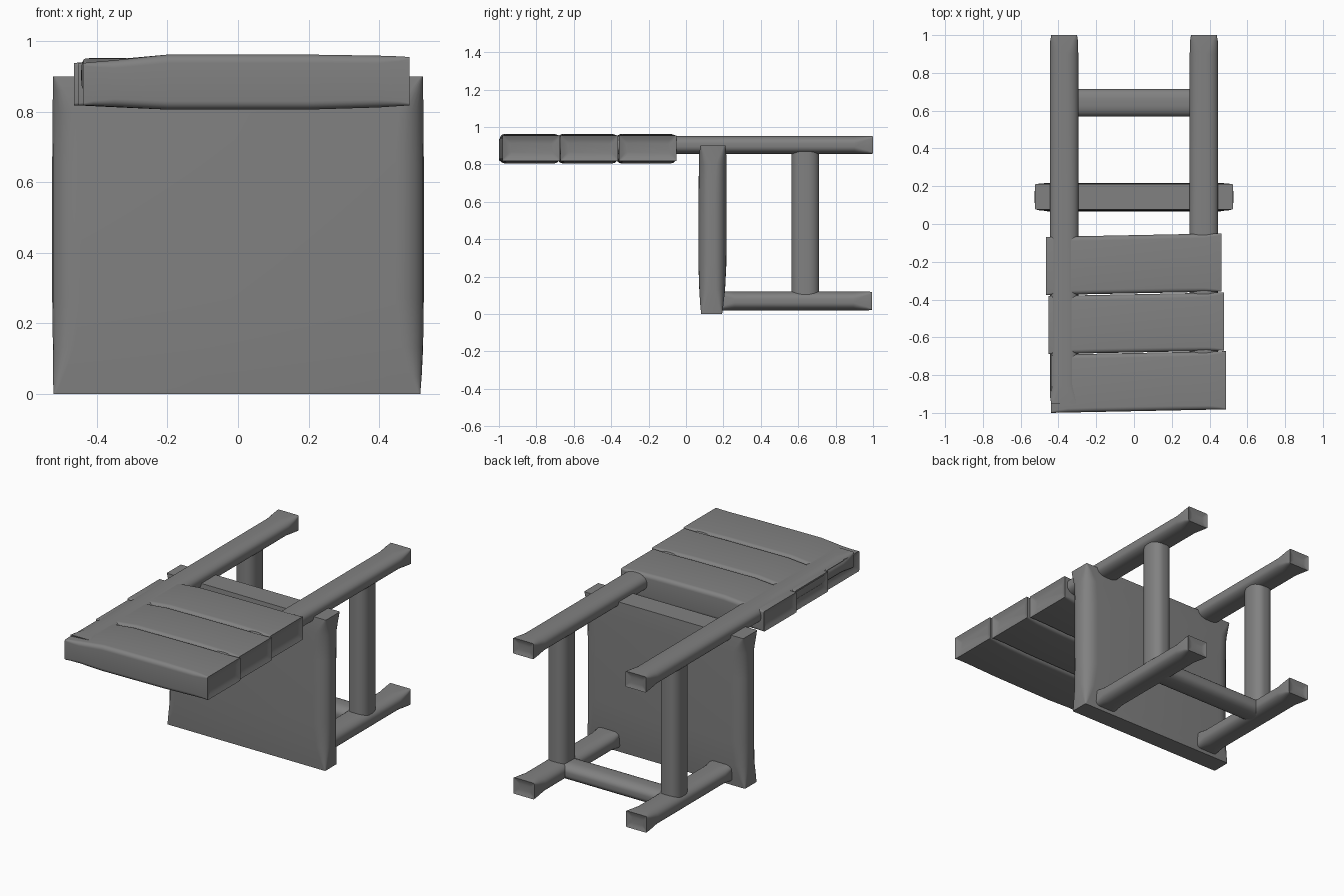
import bpy, bmesh, math

if "Cube" in bpy.data.objects:
    bpy.data.objects.remove(bpy.data.objects["Cube"])

# Darker grey shared by all parts
grey = bpy.data.materials.new("dark_grey")
grey.diffuse_color = (0.22, 0.22, 0.22, 1)
grey.use_nodes = True
grey.node_tree.nodes["Principled BSDF"].inputs["Base Color"].default_value = grey.diffuse_color


def section(cu, cv, hu, hv, ru, rv, steps=6):
    """Rounded rectangle with elliptical corners."""
    pts = []
    for q, (su, sv) in enumerate([(1, 1), (-1, 1), (-1, -1), (1, -1)]):
        for i in range(steps + 1):
            a = math.pi / 2 * (q + i / steps)
            pts.append((cu + su * (hu - ru) + ru * math.cos(a),
                        cv + sv * (hv - rv) + rv * math.sin(a)))
    return pts


def loft(name, axis, stations):
    """Skin stations (t, cu, cv, hu, hv, ru, rv) along an axis."""
    place = {'x': lambda t, u, v: (t, u, v),
             'y': lambda t, u, v: (u, t, v),
             'z': lambda t, u, v: (u, v, t)}[axis]
    bm = bmesh.new()
    rings = [[bm.verts.new(place(s[0], u, v)) for u, v in section(*s[1:])]
             for s in stations]
    n = len(rings[0])
    for a, b in zip(rings, rings[1:]):
        for i in range(n):
            j = (i + 1) % n
            bm.faces.new((a[i], a[j], b[j], b[i]))
    bm.faces.new(rings[0][::-1])
    bm.faces.new(rings[-1])
    bmesh.ops.recalc_face_normals(bm, faces=bm.faces)
    me = bpy.data.meshes.new(name)
    bm.to_mesh(me)
    bm.free()
    me.materials.append(grey)
    ob = bpy.data.objects.new(name, me)
    bpy.context.collection.objects.link(ob)
    bpy.ops.object.select_all(action='DESELECT')
    ob.select_set(True)
    bpy.context.view_layer.objects.active = ob
    bpy.ops.object.shade_smooth_by_angle(angle=math.radians(40))
    return ob


def hollow(stations, depth):
    """Dish both end faces gently inward."""
    def dish(s, d):
        t, cu, cv, hu, hv = s[:5]
        w = min(hu, hv)
        return [(t + d * k, cu, cv, hu - w * m, hv - w * m, w * 0.15, w * 0.15)
                for k, m in ((0.7, 0.3), (1.0, 0.6))]
    return (dish(stations[0], depth)[::-1] + stations
            + dish(stations[-1], -depth))


def post(name, x, z, y0, y1, hz):
    """Round-edged bar along y whose ends flare to sharp dished corners."""
    hx = 0.075
    ru, rv = hx * 0.8, hz * 0.8
    end = (x, z, hx * 0.91, hz * 0.95, 0.006, 0.006)
    near = (x, z, hx * 0.98, hz * 0.99, ru * 0.5, rv * 0.5)
    mid = (x, z, hx, hz, ru, rv)
    loft(name, 'y', hollow(
        [(y0, *end), (y0 + 0.03, *near), (y0 + 0.10, *mid),
         (y1 - 0.10, *mid), (y1 - 0.03, *near), (y1, *end)], 0.008))


def stretcher(name, axis, t0, t1, cu, cv, hu, hv):
    """Plain round-edged bar."""
    s = (cu, cv, hu, hv, hu * 0.8, hv * 0.8)
    loft(name, axis, [(t0, *s), (t1, *s)])


# Seat slab, standing upright
loft("seat", 'z', [
    (0.0, -0.003, 0.137, 0.520, 0.056, 0.005, 0.005),
    (0.05, -0.002, 0.138, 0.523, 0.062, 0.03, 0.025),
    (0.13, 0, 0.140, 0.525, 0.069, 0.06, 0.05),
    (0.27, 0, 0.141, 0.527, 0.075, 0.08, 0.062),
    (0.65, 0, 0.142, 0.527, 0.075, 0.08, 0.062),
    (0.80, 0, 0.143, 0.526, 0.074, 0.07, 0.055),
    (0.86, 0, 0.143, 0.525, 0.072, 0.035, 0.03),
    (0.90, 0, 0.144, 0.524, 0.067, 0.005, 0.005)])

# Long back posts / rear legs, front legs and side stretchers
for side, x in (("left", -0.37), ("right", 0.37)):
    post("rear_leg_" + side, x, 0.904, -0.95, 1.0, 0.049)
    post("front_leg_" + side, x, 0.07, 0.16, 0.995, 0.051)
    stretcher("side_stretcher_" + side, 'z', 0.07, 0.90, x, 0.638, 0.062, 0.074)

# Cross stretcher between the front legs
stretcher("cross_stretcher", 'x', -0.36, 0.36, 0.642, 0.07, 0.072, 0.048)

# Three slightly skewed back slats with dished ends
for i, (y, x0, x1) in enumerate([(-0.837, -0.440, 0.487),
                                 (-0.526, -0.452, 0.477),
                                 (-0.213, -0.465, 0.463)]):
    def st(x, zlo, zhi, r):
        return (x, y + 0.02 * x, (zlo + zhi) / 2, 0.154, (zhi - zlo) / 2, r, r)
    loft("back_slat_%d" % (i + 1), 'x', hollow([
        st(x0, 0.818, 0.938, 0.006),
        st(x0 + 0.03, 0.817, 0.941, 0.014),
        st(x0 + 0.09, 0.814, 0.946, 0.022),
        st(-0.2, 0.806, 0.962, 0.024),
        st(0.2, 0.806, 0.962, 0.024),
        st(x1 - 0.09, 0.812, 0.959, 0.022),
        st(x1 - 0.03, 0.816, 0.957, 0.014),
        st(x1, 0.818, 0.955, 0.006)], 0.014))
